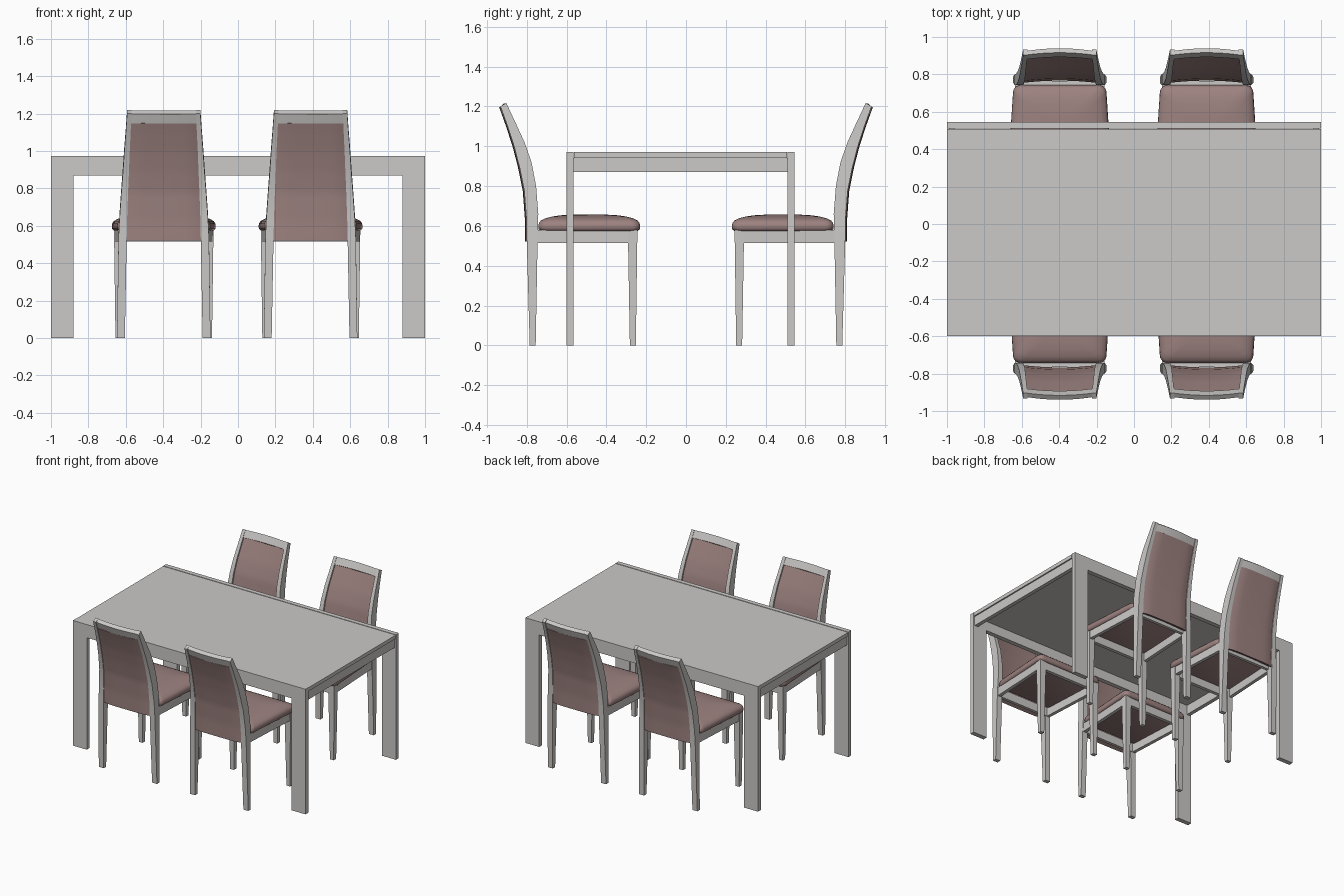
import bpy, bmesh, math
from mathutils import Matrix

if "Cube" in bpy.data.objects:
    bpy.data.objects.remove(bpy.data.objects["Cube"])


def material(name, rgb):
    m = bpy.data.materials.new(name)
    m.diffuse_color = (*rgb, 1)
    m.use_nodes = True
    m.node_tree.nodes["Principled BSDF"].inputs["Base Color"].default_value = m.diffuse_color
    return m


wood = material("pale grey wood", (0.60, 0.585, 0.57))
fabric = material("dusty pink fabric", (0.335, 0.225, 0.215))


def loft(name, rings, mat, angle=35):
    """Skin a list of equal-length closed rings and cap both ends."""
    bm = bmesh.new()
    vs = [[bm.verts.new(p) for p in r] for r in rings]
    n = len(rings[0])
    for a, b in zip(vs, vs[1:]):
        for i in range(n):
            j = (i + 1) % n
            bm.faces.new((a[i], a[j], b[j], b[i]))
    bm.faces.new(vs[0][::-1])
    bm.faces.new(vs[-1])
    bmesh.ops.recalc_face_normals(bm, faces=bm.faces)
    me = bpy.data.meshes.new(name)
    bm.to_mesh(me)
    bm.free()
    me.materials.append(mat)
    ob = bpy.data.objects.new(name, me)
    bpy.context.collection.objects.link(ob)
    bpy.ops.object.select_all(action='DESELECT')
    ob.select_set(True)
    bpy.context.view_layer.objects.active = ob
    bpy.ops.object.shade_smooth_by_angle(angle=math.radians(angle))
    return ob


def rect(x0, x1, y0, y1, z):
    return [(x0, y0, z), (x1, y0, z), (x1, y1, z), (x0, y1, z)]


def box(name, x0, x1, y0, y1, z0, z1, mat=wood):
    return loft(name, [rect(x0, x1, y0, y1, z0), rect(x0, x1, y0, y1, z1)], mat)


# ---------- table ----------
Y0, Y1, T = -0.60, 0.545, 0.035
box("table_top", -1, 1, Y0 + T + .002, Y1 - T - .002, 0.942, 0.97)
rail = [(-1, .94), (-.88, .94), (-.88, .87), (.88, .87), (.88, .94), (1, .94), (1, .972), (-1, .972)]
for side, y in (("front", Y0), ("back", Y1 - T)):
    loft(f"table_{side}_rail", [[(x, yy, z) for x, z in rail] for yy in (y, y + T)], wood)
    for s in (-1, 1):
        box(f"table_{side}_leg", *sorted((s * .88, s)), y, y + T, 0, 0.94)
for s in (-1, 1):
    box("table_end_apron", *sorted((s * .96, s * .99)), Y0 + T, Y1 - T, 0.87, 0.942)

# ---------- chair: faces +y, back at -y ----------
# back post sections: inner depth, z, outer depth, z, outer half width, inner half width
POST = [(.755, 0, .785, 0, .250, .208), (.745, .55, .800, .53, .242, .198),
        (.742, .66, .801, .63, .237, .196), (.753, .80, .812, .775, .227, .191),
        (.776, .92, .835, .89, .218, .186), (.811, 1.02, .862, .995, .211, .182),
        (.857, 1.12, .896, 1.10, .203, .177), (.903, 1.218, .932, 1.20, .196, .172)]


def at(z):
    """Interpolated back section at inner height z."""
    for a, b in zip(POST, POST[1:]):
        if z <= b[1]:
            t = (z - a[1]) / (b[1] - a[1])
            return [p + (q - p) * t for p, q in zip(a, b)]
    return list(POST[-1])


def back_slab(name, z0, z1, front_in, puff, mat, steps):
    """Slab between the posts, bowed backwards in plan."""
    rings = []
    for k in range(steps + 1):
        t = k / steps
        ui, zi, uo, zo, _, w = at(z0 + (z1 - z0) * t)
        w += .004
        ring = []
        cols = [-1 + i / 5 for i in range(11)]
        for c in cols:
            ring.append((c * w, -(ui + front_in + .012 * (1 - c * c)), zi))
        for c in cols[::-1]:
            edge = (1 - c ** 4) ** .5 if puff else 1 - c * c
            ring.append((c * w, -(uo - .006 + (puff or .014) * edge), zo))
        rings.append(ring)
    return loft(name, rings, mat)


def outline(inset, z):
    """Seat outline: rounded trapezoid, wider at the front."""
    pts, r = [], .04
    y0, y1 = -.742 + inset, -.23 - inset
    for cx, cy, a0 in ((1, y1, 0), (-1, y1, 90), (-1, y0, 180), (1, y0, 270)):
        w = (.278 if cy == y1 else .25) - inset
        oy = cy - r if cy == y1 else cy + r
        for k in range(6):
            a = math.radians(a0 + k * 18)
            pts.append((cx * (w - r) + r * math.cos(a), oy + r * math.sin(a), z))
    return pts


parts = []
for s in (-1, 1):
    # curved back posts running down into the rear legs
    parts.append(loft("back_post", [[(s * o, -ui, zi), (s * i, -ui, zi), (s * i, -uo, zo), (s * o, -uo, zo)]
                                    for ui, zi, uo, zo, o, i in POST], wood))
    # tapered front legs
    parts.append(loft("front_leg", [rect(s * .226, s * .258, -.282, -.252, 0),
                                    rect(s * .215, s * .266, -.292, -.244, .58)], wood))
    # side aprons
    parts.append(loft("side_apron", [[(s * .238, -.75, z), (s * .212, -.75, z),
                                      (s * .236, -.27, z), (s * .262, -.27, z)] for z in (.515, .58)], wood))
parts += [
    box("front_apron", -.23, .23, -.275, -.248, .515, .58),
    box("rear_apron", -.21, .21, -.765, -.742, .515, .58),
    # domed seat cushion
    loft("seat_cushion", [outline(i, z) for i, z in (
        (.012, .575), (.002, .583), (0, .598), (.003, .614), (.012, .626), (.035, .638),
        (.07, .647), (.11, .653), (.16, .656), (.20, .657))], fabric, 60),
    # back cushion and top rail
    back_slab("back_cushion", .54, 1.165, .012, .014, fabric, 24),
    back_slab("back_top_rail", 1.165, 1.216, .002, 0, wood, 2),
]

# ---------- place four chairs ----------
for x, turn in ((-.397, 0), (.388, 0), (-.397, math.pi), (.388, math.pi)):
    m = Matrix.Translation((x, 0, 0)) @ Matrix.Rotation(turn, 4, 'Z')
    for p in parts:
        c = p.copy()
        c.name = "chair_" + p.name.split(".")[0]
        c.matrix_world = m
        bpy.context.collection.objects.link(c)
for p in parts:
    bpy.data.objects.remove(p)
